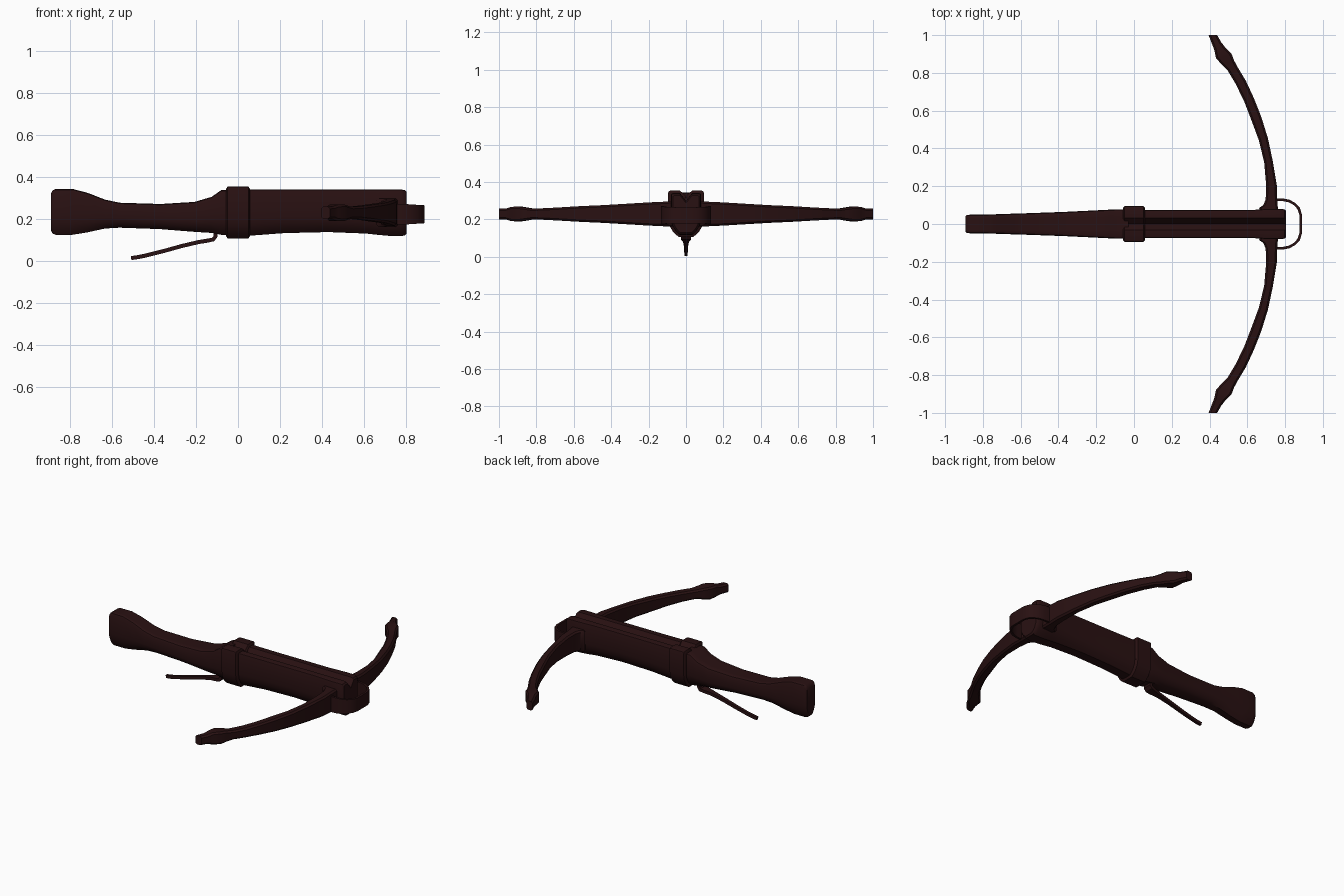
import bpy, bmesh, math
from mathutils import Vector

if "Cube" in bpy.data.objects:
    bpy.data.objects.remove(bpy.data.objects["Cube"])

mat = bpy.data.materials.new("dark brown wood")
mat.diffuse_color = (0.022, 0.0055, 0.006, 1)
mat.use_nodes = True
mat.node_tree.nodes["Principled BSDF"].inputs["Base Color"].default_value = mat.diffuse_color


def loft(name, rings, angle=35):
    """Skin a list of equal-length rings into a capped solid."""
    bm = bmesh.new()
    vs = [[bm.verts.new(p) for p in r] for r in rings]
    n = len(rings[0])
    for a, b in zip(vs, vs[1:]):
        for i in range(n):
            j = (i + 1) % n
            bm.faces.new((a[i], a[j], b[j], b[i]))
    bm.faces.new(vs[0])
    bm.faces.new(vs[-1])
    bmesh.ops.recalc_face_normals(bm, faces=bm.faces)
    me = bpy.data.meshes.new(name)
    bm.to_mesh(me)
    bm.free()
    ob = bpy.data.objects.new(name, me)
    bpy.context.collection.objects.link(ob)
    me.materials.append(mat)
    bpy.ops.object.select_all(action='DESELECT')
    ob.select_set(True)
    bpy.context.view_layer.objects.active = ob
    bpy.ops.object.shade_smooth_by_angle(angle=math.radians(angle))
    return ob


def stock_ring(x, zb, zt, w, groove=0.0, r=0.02):
    """Stock cross-section: flat sides, rounded keel, optional bolt groove."""
    h = zt - zb
    half = [(0.032, zt), (w - r, zt), (w - r * .3, zt - r * .3), (w, zt - r),
            (w, zb + h * .38), (w * .93, zb + h * .24), (w * .72, zb + h * .1), (w * .42, zb)]
    right = [(x, -y, z) for y, z in half]
    left = [(x, y, z) for y, z in reversed(half)]
    return [(x, 0, zt - groove)] + right + left


# Grip and butt: x, bottom, top, half width
grip = [(-.893, .145, .32, .042), (-.885, .130, .335, .047), (-.87, .124, .343, .049),
        (-.79, .124, .343, .050), (-.717, .136, .324, .052), (-.635, .154, .292, .055),
        (-.565, .158, .277, .057), (-.37, .151, .271, .064), (-.207, .138, .281, .072),
        (-.126, .133, .305, .076), (-.08, .124, .337, .078), (-.03, .12, .34, .078)]
loft("grip", [stock_ring(*g, r=.014) for g in grip])

# Fore-stock with bolt groove and flare around the bow
fore = [(-.03, .12, .34, .076), (.06, .12, .34, .075), (.22, .132, .34, .073),
        (.43, .137, .34, .073), (.61, .130, .34, .073), (.665, .124, .34, .077)]
nose = [(.665, .124, .34, .077), (.72, .119, .34, .080), (.78, .118, .34, .080),
        (.797, .121, .337, .077), (.805, .13, .328, .070)]
loft("fore_stock", [stock_ring(*f, groove=.04, r=.008) for f in fore + nose[1:]])

# Collar band
collar = [(-.057, .118, .343, .086), (-.05, .107, .354, .095),
          (.05, .107, .354, .095), (.057, .118, .343, .086)]
loft("collar", [stock_ring(*c, groove=.03, r=.01) for c in collar])

# Bow limbs: y, inner x, outer x, half height
limb = [(0, .700, .758, .066), (.085, .662, .762, .068), (.10, .685, .76, .067),
        (.13, .697, .758, .065), (.2, .700, .757, .062), (.33, .689, .735, .054),
        (.45, .660, .709, .047), (.56, .620, .674, .042), (.66, .582, .634, .036),
        (.75, .538, .592, .031), (.82, .496, .550, .029), (.855, .464, .530, .035),
        (.89, .434, .516, .040), (.93, .425, .480, .038), (.955, .415, .462, .030),
        (1.0, .395, .440, .029)]


def limb_ring(s, i):
    y, x0, x1, h = limb[i]
    c, zc = (x0 + x1) / 2, .229
    # lean the section so it stays square to the curve
    lean = 0 if y < .25 else min(.3, (y - .25) * .8) * (x1 - x0) / 2
    if i == len(limb) - 1:
        lean = 0
    e = .010
    return [(px, s * (y + lean * (px - c) / ((x1 - x0) / 2)), zc + dz) for px, dz in
            [(x0 + e, -h), (x1 - e, -h), (x1, -h + e), (x1, h - e),
             (x1 - e, h), (x0 + e, h), (x0, h - e), (x0, -h + e)]]


for s, side in ((-1, "right"), (1, "left")):
    loft("bow_limb_" + side, [limb_ring(s, i) for i in range(len(limb))])

# Foot stirrup: flat strip looped in front of the bow
half = [(.74, .128), (.79, .128), (.82, .122), (.85, .106), (.872, .082), (.882, .05), (.882, .02)]
path = [Vector((x, -y)) for x, y in half] + [Vector(p) for p in reversed(half)]
rings = []
for i, p in enumerate(path):
    t = (path[min(i + 1, len(path) - 1)] - path[max(i - 1, 0)]).normalized()
    n = Vector((t.y, -t.x)) * .007
    h = .050 - .007 * max(0, (p.x - .78) / .1)
    zc = .222
    rings.append([(p.x + k * n.x, p.y + k * n.y, zc + d * h)
                  for k, d in ((-1, -1), (1, -1), (1, 1), (-1, 1))])
loft("stirrup", rings)

# Trigger lever: x, z, half width
lever = [(-.107, .15, .026), (-.108, .115, .028), (-.118, .102, .028), (-.14, .097, .024),
         (-.19, .089, .016), (-.27, .070, .012), (-.36, .045, .010),
         (-.44, .025, .009), (-.48, .017, .009), (-.51, .013, .008)]
rings = []
for i, (x, z, w) in enumerate(lever):
    a, b = lever[max(i - 1, 0)], lever[min(i + 1, len(lever) - 1)]
    t = Vector((b[0] - a[0], b[1] - a[1])).normalized()
    n = Vector((-t.y, t.x)) * .0095
    rings.append([(x + k * n.x, s * w, z + k * n.y)
                  for k, s in ((-1, -1), (1, -1), (1, 1), (-1, 1))])
loft("trigger_lever", rings)
